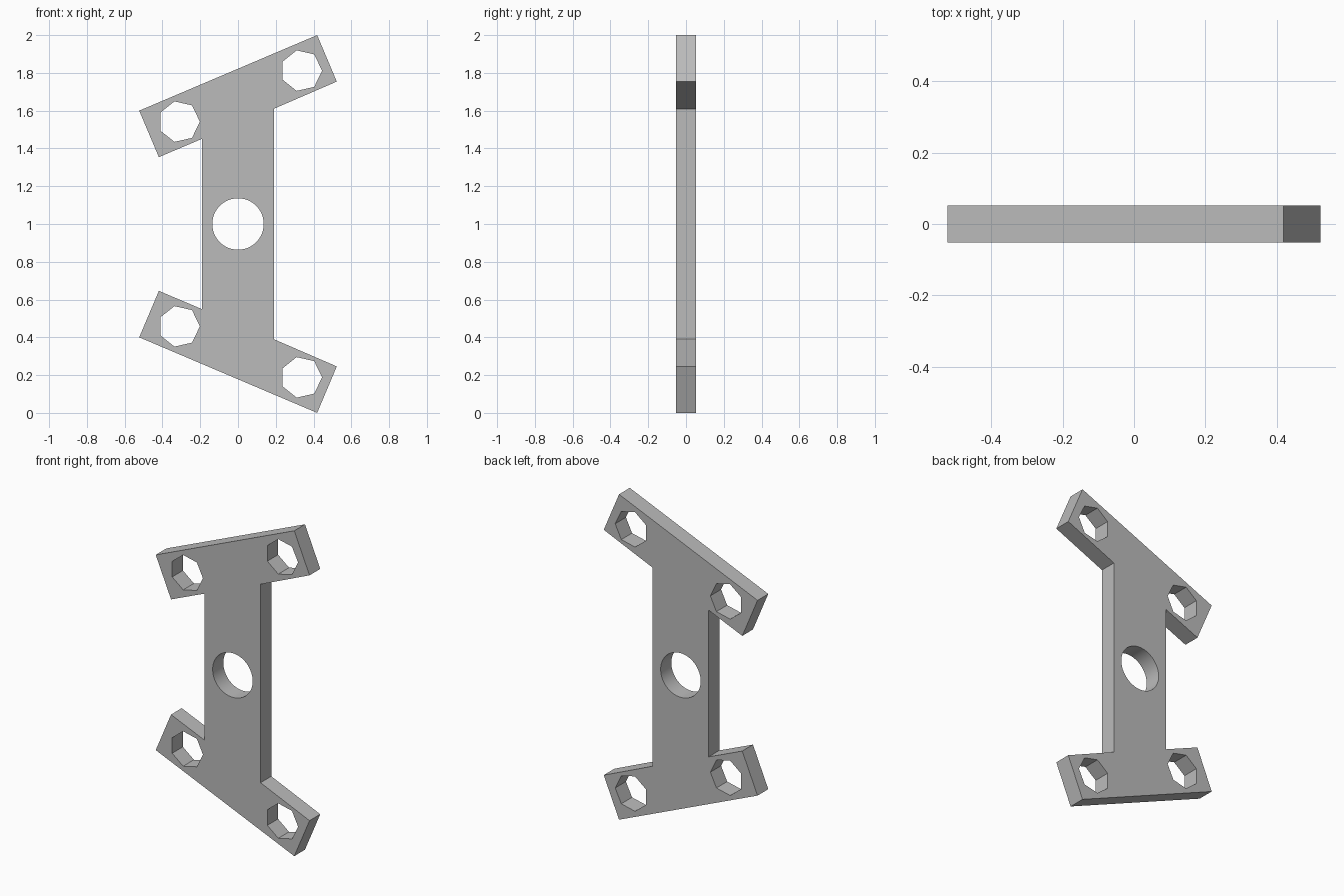
import bpy
import bmesh
from math import cos, sin, tau, radians
from mathutils import Vector

cube = bpy.data.objects.get("Cube")
if cube:
    bpy.data.objects.remove(cube, do_unlink=True)

HALF_THICK = 0.052
MID = 1.0  # height of the mirror plane

grey = bpy.data.materials.new("plain grey")
grey.use_nodes = True
colour = (0.5, 0.5, 0.5, 1)
grey.diffuse_color = colour
grey.node_tree.nodes["Principled BSDF"].inputs["Base Color"].default_value = colour


def ring(x, z, radius, sides):
    """Regular polygon with one corner pointing to +x."""
    return [(x + radius * cos(tau * i / sides), z + radius * sin(tau * i / sides))
            for i in range(sides)]


def mirrored(points):
    return [(x, 2 * MID - z) for x, z in points]


# Upper half of the outline: stem edge, slanted arm, stem edge
upper = [(0.19, 1.61), (0.523, 1.754), (0.419, 2.0),
         (-0.523, 1.6), (-0.419, 1.354), (-0.19, 1.451)]
outline = upper + mirrored(upper)[::-1]

# Round centre hole and seven-sided bolt holes in the arms
loops = [outline, ring(0, MID, 0.136, 64)]
for x, z in ((0.335, 1.812), (-0.312, 1.542)):
    hole = ring(x, z, 0.11, 7)
    loops += [hole, mirrored(hole)]

# Fill the front between the loops, then extrude it to the back
bm = bmesh.new()
for loop in loops:
    verts = [bm.verts.new((x, -HALF_THICK, z)) for x, z in loop]
    for i, v in enumerate(verts):
        bm.edges.new((verts[i - 1], v))
bmesh.ops.triangle_fill(bm, use_beauty=True, use_dissolve=False, edges=bm.edges[:])
back = bmesh.ops.extrude_face_region(bm, geom=bm.faces[:], use_keep_orig=True)
bmesh.ops.translate(bm, vec=Vector((0, 2 * HALF_THICK, 0)),
                    verts=[g for g in back["geom"] if isinstance(g, bmesh.types.BMVert)])
bmesh.ops.recalc_face_normals(bm, faces=bm.faces[:])

mesh = bpy.data.meshes.new("bracket_plate")
bm.to_mesh(mesh)
bm.free()
mesh.materials.append(grey)
plate = bpy.data.objects.new("bracket_plate", mesh)
bpy.context.collection.objects.link(plate)

# Smooth the round hole, keep every other edge sharp
bpy.ops.object.select_all(action="DESELECT")
plate.select_set(True)
bpy.context.view_layer.objects.active = plate
bpy.ops.object.shade_smooth_by_angle(angle=radians(30))
